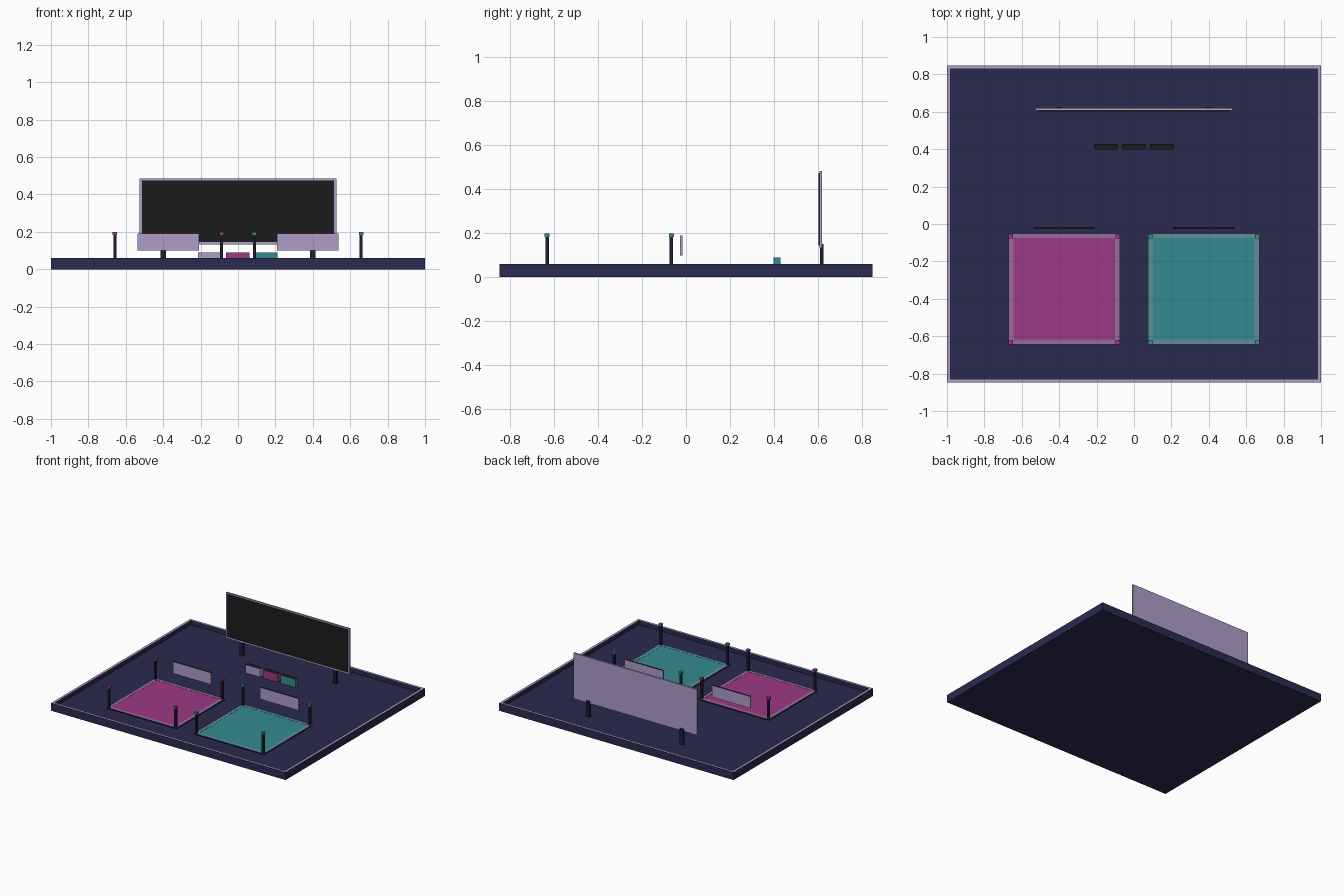
import bpy, bmesh

if "Cube" in bpy.data.objects:
    bpy.data.objects.remove(bpy.data.objects["Cube"])


def material(name, rgb):
    m = bpy.data.materials.new(name)
    m.diffuse_color = (*rgb, 1)
    m.use_nodes = True
    m.node_tree.nodes["Principled BSDF"].inputs["Base Color"].default_value = m.diffuse_color
    return m


NAVY = material("navy", (0.023, 0.023, 0.080))
DARK = material("dark navy", (0.013, 0.012, 0.032))
LAVENDER = material("lavender", (0.42, 0.34, 0.58))
MAGENTA = material("magenta", (0.33, 0.040, 0.23))
TEAL = material("teal", (0.033, 0.26, 0.28))
MAUVE = material("mauve", (0.31, 0.15, 0.32))
PALE_TEAL = material("pale teal", (0.12, 0.27, 0.31))
BLACK = material("black", (0.012, 0.012, 0.012))

FLOOR = .027


def box(name, x, y, z, mat, top=None):
    """Box from axis ranges, optionally with another colour on its top."""
    bm = bmesh.new()
    bmesh.ops.create_cube(bm, size=1)
    for v in bm.verts:
        v.co = [r[0] if c < 0 else r[1] for c, r in zip(v.co, (x, y, z))]
    bm.normal_update()
    me = bpy.data.meshes.new(name)
    me.materials.append(mat)
    if top:
        me.materials.append(top)
        for f in bm.faces:
            f.material_index = int(f.normal.z > 0.5)
    bm.to_mesh(me)
    bm.free()
    ob = bpy.data.objects.new(name, me)
    bpy.context.collection.objects.link(ob)
    return ob


def border(name, x, y, z, w, mat, top):
    """Four strips lying inside a rectangle."""
    for i, yy in enumerate(((y[0], y[0] + w), (y[1] - w, y[1]))):
        box(f"{name}_long_{i}", x, yy, z, mat, top)
    for i, xx in enumerate(((x[0], x[0] + w), (x[1] - w, x[1]))):
        box(f"{name}_side_{i}", xx, (y[0] + w, y[1] - w), z, mat, top)


# Platform slab with a raised wall around the sunken floor
box("platform", (-1, 1), (-.848, .848), (0, FLOOR), NAVY)
border("platform_wall", (-1, 1), (-.848, .848), (FLOOR, .06), .019, NAVY, LAVENDER)

for side, label, mat, rim in ((-1, "left", MAGENTA, MAUVE),
                              (1, "right", TEAL, PALE_TEAL)):
    cx = side * .373
    # Play pad with border
    x, y = (cx - .298, cx + .298), (-.643, -.05)
    box(f"{label}_pad", (x[0] + .026, x[1] - .026), (y[0] + .026, y[1] - .026),
        (FLOOR, .035), mat)
    border(f"{label}_pad_border", x, y, (FLOOR, .036), .026, DARK, rim)
    # Corner posts with coloured caps
    for i, px in enumerate((cx - .285, cx + .285)):
        for j, py in enumerate((-.632, -.066)):
            for part, r, z, m in (("post", .008, (FLOOR, .182), DARK),
                                  ("cap", .012, (.182, .199), mat)):
                box(f"{label}_{part}_{i}{j}", (px - r, px + r),
                    (py - r, py + r), z, m)
    # Hovering name plate
    box(f"{label}_plate", (cx - .164, cx + .164), (-.028, -.016),
        (.099, .19), LAVENDER, BLACK)
    # Board leg
    box(f"{label}_board_leg", (side * .4 - .015, side * .4 + .015),
        (.61, .626), (FLOOR, .15), DARK)

# Row of buttons
for i, mat in enumerate((LAVENDER, MAGENTA, TEAL)):
    bx = -.152 + i * .15
    box(f"button_{i}", (bx - .063, bx + .063), (.397, .429),
        (FLOOR, .09), mat, BLACK)

# Display board and screen
box("board_back", (-.527, .527), (.606, .619), (.132, .484), LAVENDER)
box("board_screen", (-.514, .514), (.602, .607), (.145, .474), BLACK)
